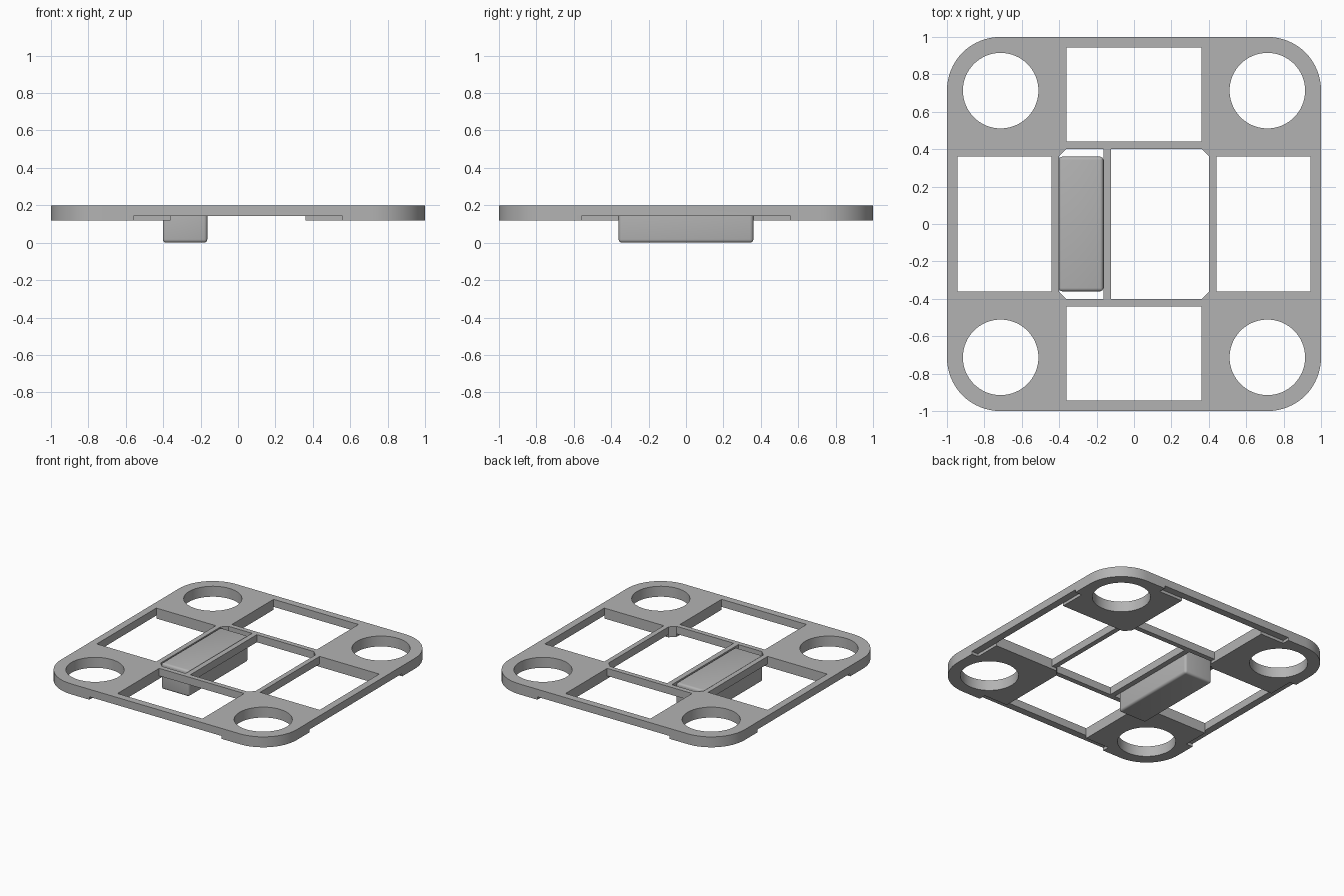
import bpy, bmesh
from math import sin, cos, pi

cube = bpy.data.objects.get("Cube")
if cube:
    bpy.data.objects.remove(cube, do_unlink=True)

TOP, BOTTOM, STEP = 0.2, 0.12, 0.142   # plate top, pad underside, thin underside

grey = bpy.data.materials.new("plain grey")
grey.use_nodes = True
colour = (0.45, 0.45, 0.45, 1)
grey.diffuse_color = colour
grey.node_tree.nodes["Principled BSDF"].inputs["Base Color"].default_value = colour


def prism(name, outline, z0, z1):
    """Extrude a flat outline between two heights."""
    bm = bmesh.new()
    face = bm.faces.new([bm.verts.new((x, y, z0)) for x, y in outline])
    grown = bmesh.ops.extrude_face_region(bm, geom=[face])["geom"]
    for v in grown:
        if isinstance(v, bmesh.types.BMVert):
            v.co.z = z1
    bmesh.ops.recalc_face_normals(bm, faces=bm.faces)
    mesh = bpy.data.meshes.new(name)
    bm.to_mesh(mesh)
    bm.free()
    mesh.materials.append(grey)
    obj = bpy.data.objects.new(name, mesh)
    bpy.context.collection.objects.link(obj)
    return obj


def rect(x0, x1, y0, y1):
    return [(x0, y0), (x1, y0), (x1, y1), (x0, y1)]


def arc(cx, cy, r, start, sweep, n):
    return [(cx + r * cos(start + sweep * i / n), cy + r * sin(start + sweep * i / n))
            for i in range(n + 1)]


def apply_modifier(obj, mod):
    bpy.ops.object.select_all(action='DESELECT')
    bpy.context.view_layer.objects.active = obj
    obj.select_set(True)
    bpy.ops.object.modifier_apply(modifier=mod.name)


def cut(obj, outline, z0=0.0, z1=0.4):
    cutter = prism("cutter", outline, z0, z1)
    mod = obj.modifiers.new("cut", 'BOOLEAN')
    mod.operation, mod.solver, mod.object = 'DIFFERENCE', 'EXACT', cutter
    apply_modifier(obj, mod)
    bpy.data.objects.remove(cutter, do_unlink=True)


def quarter_turns(outline):
    """Yield the outline turned to each of the four sides."""
    for _ in range(4):
        yield outline
        outline = [(-y, x) for x, y in outline]


# Rounded square plate
R = 0.285
outline = []
for i, (sx, sy) in enumerate([(1, 1), (-1, 1), (-1, -1), (1, -1)]):
    outline += arc(sx * (1 - R), sy * (1 - R), R, i * pi / 2, pi / 2, 16)
frame = prism("frame_plate", outline, BOTTOM, TOP)

# Round corner holes and the four side windows
for hole in quarter_turns(arc(0.713, 0.713, 0.202, 0, 2 * pi, 64)[:-1]):
    cut(frame, hole)
for window in quarter_turns(rect(-0.36, 0.36, 0.44, 0.945)):
    cut(frame, window)

# Middle opening with clipped corners
A, B = 0.402, 0.362
cut(frame, [(A, -B), (A, B), (B, A), (-B, A), (-A, B), (-A, -B), (-B, -A), (B, -A)])

# Raised underside along the inner bars and the outer rims
for bar in quarter_turns(rect(-0.36, 0.36, 0.39, 0.46)):
    cut(frame, bar, 0.0, STEP)
for rim in quarter_turns(rect(-0.56, 0.56, 0.945, 1.1)):
    cut(frame, rim, 0.0, STEP)

# Divider across the middle opening
prism("divider_bar", rect(-0.162, -0.122, -A, A), STEP, TOP)

# Rounded block hanging beside the divider
block = prism("hanging_block", rect(-0.402, -0.164, -0.36, 0.36), 0.0, TOP)
bevel = block.modifiers.new("round", 'BEVEL')
bevel.width, bevel.segments = 0.018, 4
apply_modifier(block, bevel)

# Smooth shading with sharp edges kept
for obj in (frame, block):
    bpy.ops.object.select_all(action='DESELECT')
    bpy.context.view_layer.objects.active = obj
    obj.select_set(True)
    bpy.ops.object.shade_smooth_by_angle(angle=0.5)
